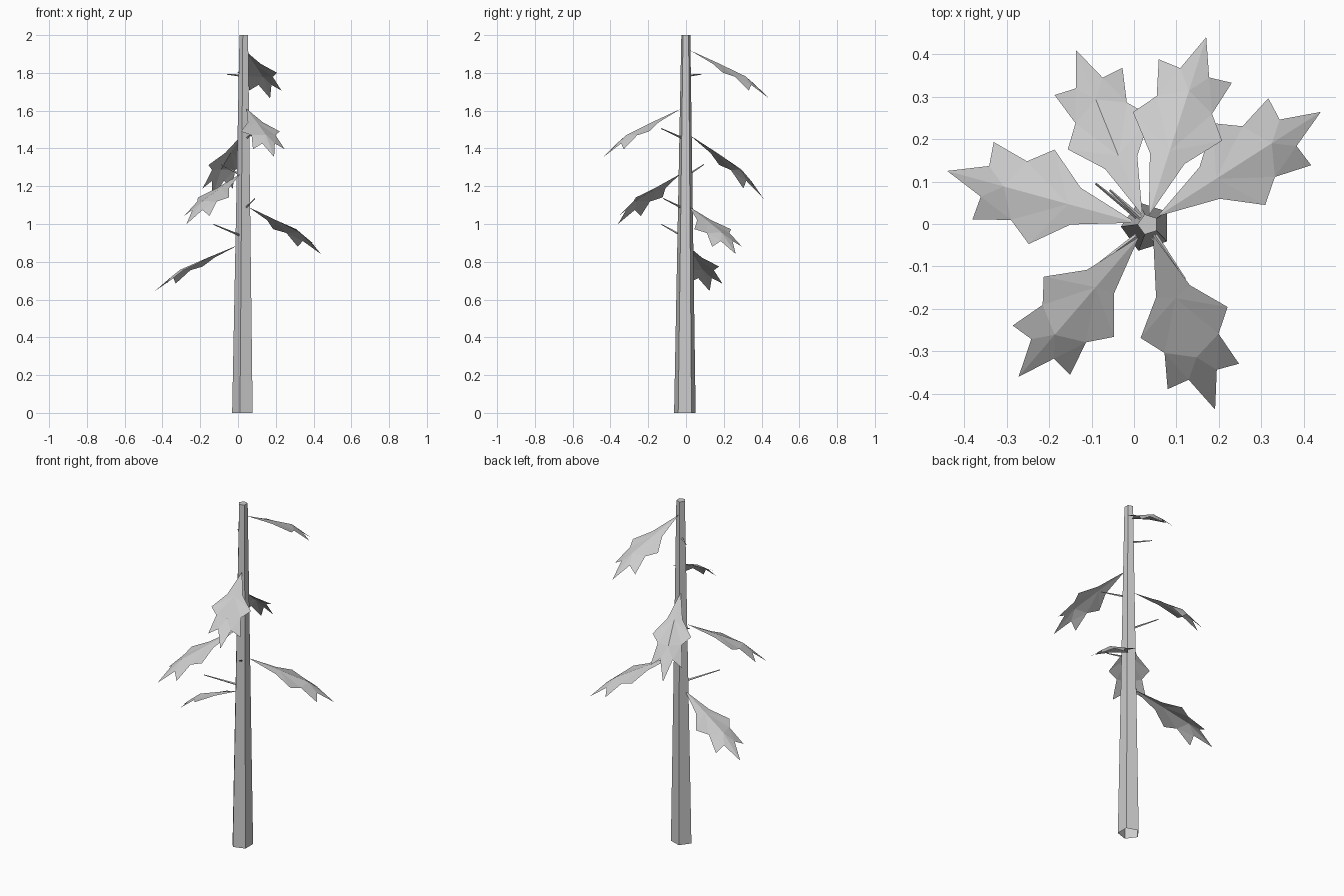
import bpy, bmesh, math
from mathutils import Vector

cube = bpy.data.objects.get("Cube")
if cube:
    bpy.data.objects.remove(cube, do_unlink=True)

grey = bpy.data.materials.new("plain_grey")
grey.use_nodes = True
grey.diffuse_color = (0.6, 0.6, 0.6, 1)
grey.node_tree.nodes["Principled BSDF"].inputs["Base Color"].default_value = (0.6, 0.6, 0.6, 1)


def finish(name, bm):
    mesh = bpy.data.meshes.new(name)
    bm.to_mesh(mesh)
    bm.free()
    mesh.materials.append(grey)
    obj = bpy.data.objects.new(name, mesh)
    bpy.context.collection.objects.link(obj)
    return obj


def tapered(name, start, end, r_start, r_end, sides, turn, flat=False):
    """Tapered prism between two points, capped at the end."""
    start, end = Vector(start), Vector(end)
    axis = Vector((0, 0, 1)) if flat else (end - start).normalized()
    side = Vector((1, 0, 0)) if flat else axis.cross(Vector((0, 0, 1))).normalized()
    up = axis.cross(side)
    bm = bmesh.new()
    rings = []
    for centre, r in ((start, r_start), (end, r_end)):
        angles = [turn + math.tau * i / sides for i in range(sides)]
        rings.append([bm.verts.new(centre + r * (side * math.cos(a) + up * math.sin(a)))
                      for a in angles])
    low, high = rings
    for i in range(sides):
        j = (i + 1) % sides
        bm.faces.new((low[i], low[j], high[j], high[i]))
    bm.faces.new(high)
    return finish(name, bm)


# Leaf template: along, across, drop as fractions of length and total drop
RIDGE = {"base": (0, 0, 0), "mid": (0.36, 0, 0.27), "fork": (0.70, 0, 0.54), "tip": (1, 0, 1)}
EDGE = {"neck": (0.32, 0.097, 0.28), "wide": (0.50, 0.25, 0.47), "notch": (0.62, 0.155, 0.55),
        "lobe": (0.81, 0.205, 0.84), "gap": (0.80, 0.081, 0.72)}
PANELS = [("base", "mid", "neck"), ("neck", "mid", "wide"), ("wide", "mid", "notch"),
          ("notch", "mid", "fork"), ("notch", "fork", "gap"), ("notch", "gap", "lobe"),
          ("gap", "fork", "tip")]


def leaf(name, base, tip):
    base, tip = Vector(base), Vector(tip)
    along = Vector((tip.x - base.x, tip.y - base.y, 0))
    across = Vector((-along.y, along.x, 0))
    drop = Vector((0, 0, tip.z - base.z))
    bm = bmesh.new()

    def place(p, s):
        return bm.verts.new(base + along * p[0] + across * p[1] * s + drop * p[2])

    ridge = {k: place(p, 1) for k, p in RIDGE.items()}
    for s in (1, -1):
        verts = ridge | {k: place(p, s) for k, p in EDGE.items()}
        for panel in PANELS:
            bm.faces.new([verts[k] for k in panel])
    bm.normal_update()
    for f in bm.faces:
        if f.normal.z < 0:
            f.normal_flip()
    return finish(name, bm)


# Five-sided trunk, open underneath
tapered("trunk", (0.029, -0.006, 0), (0.033, -0.001, 2), 0.06, 0.025, 5,
        math.radians(36), flat=True)

# Leaves, from base to tip
for name, base, tip in (
        ("leaf_top", (0.035, 0.02, 1.92), (0.17, 0.44, 1.665)),
        ("leaf_front_left", (0.045, -0.027, 1.61), (0.191, -0.437, 1.355)),
        ("leaf_back_right", (0.02, 0.02, 1.47), (-0.137, 0.41, 1.135)),
        ("leaf_front_right", (0.012, -0.03, 1.265), (-0.272, -0.36, 1.0)),
        ("leaf_back_left", (0.055, 0.018, 1.09), (0.44, 0.264, 0.84)),
        ("leaf_right", (0.005, 0.003, 0.89), (-0.44, 0.125, 0.645))):
    leaf(name, base, tip)

# Bare twigs, from base to tip
for name, base, tip in (
        ("twig_top", (0.02, 0.01, 1.785), (-0.057, 0.08, 1.793)),
        ("twig_upper_left", (0.045, -0.02, 1.455), (0.12, -0.13, 1.505)),
        ("twig_middle_right", (0.015, 0.01, 1.26), (-0.09, 0.095, 1.315)),
        ("twig_middle_left", (0.04, -0.02, 1.085), (0.09, -0.12, 1.135)),
        ("twig_lower_right", (0.01, -0.025, 0.94), (-0.13, -0.13, 0.998))):
    tapered(name, base, tip, 0.006, 0.0025, 4, 0)
